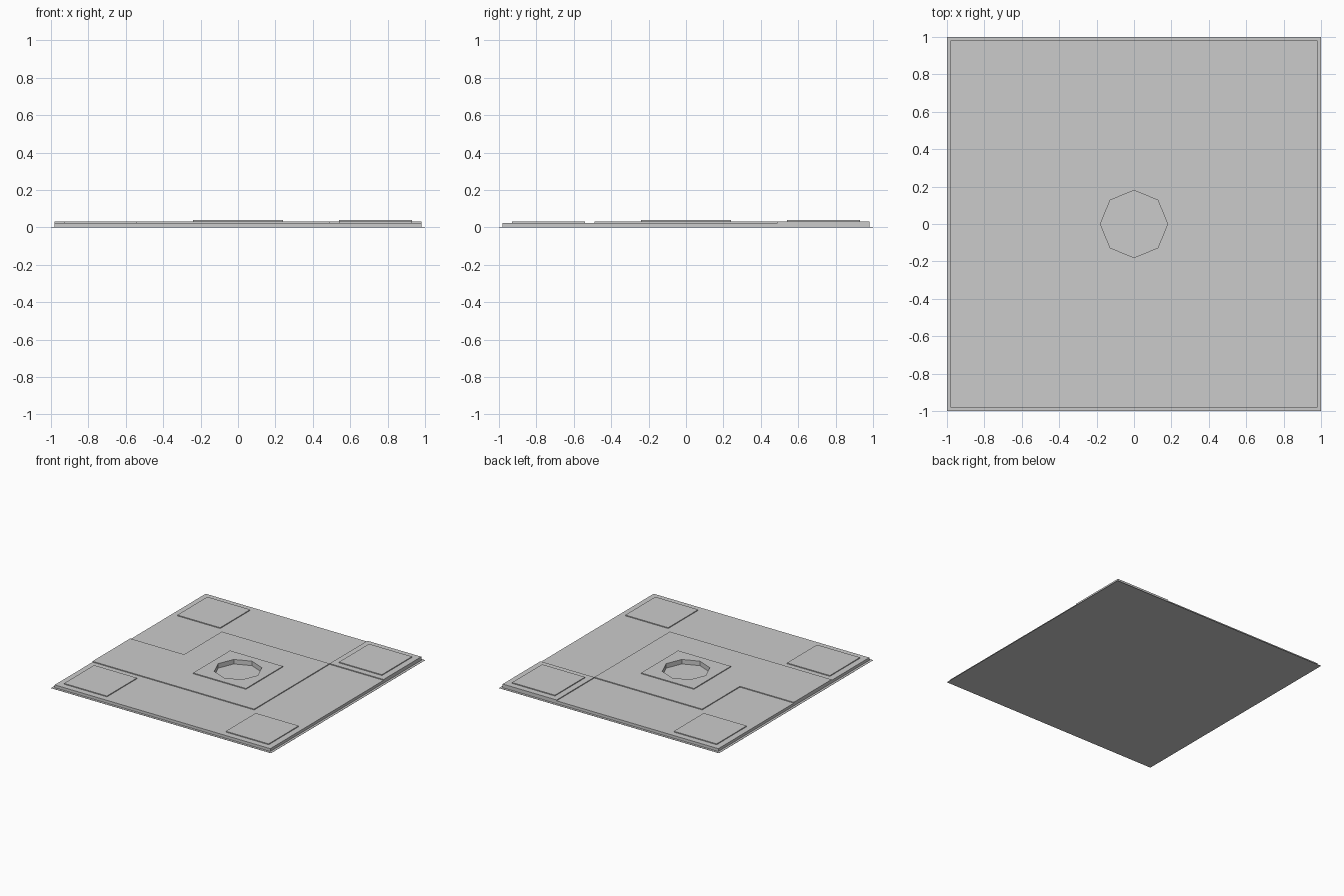
import bpy, bmesh
from math import cos, sin, pi

if "Cube" in bpy.data.objects:
    bpy.data.objects.remove(bpy.data.objects["Cube"])

def prism(name, outline, z0, z1):
    """Extrude a flat counter-clockwise outline from z0 to z1."""
    bm = bmesh.new()
    face = bm.faces.new([bm.verts.new((x, y, z0)) for x, y in outline])
    ext = bmesh.ops.extrude_face_region(bm, geom=[face])
    top = [v for v in ext["geom"] if isinstance(v, bmesh.types.BMVert)]
    bmesh.ops.translate(bm, verts=top, vec=(0, 0, z1 - z0))
    if not any(f.normal.z < 0 and f.calc_center_median().z <= z0 for f in bm.faces):
        pass
    bmesh.ops.recalc_face_normals(bm, faces=bm.faces)
    mesh = bpy.data.meshes.new(name)
    bm.to_mesh(mesh)
    bm.free()
    obj = bpy.data.objects.new(name, mesh)
    bpy.context.collection.objects.link(obj)
    return obj

def rect(x0, x1, y0, y1):
    return [(x0, y0), (x1, y0), (x1, y1), (x0, y1)]

EDGE, MID = 0.98, 0.49          # slab half size and grid step
LOW, HIGH, PAD = 0.025, 0.032, 0.007

# Thin sheet under the tile
prism("base_sheet", rect(-1, 1, -1, 1), 0, 0.002)

# Main slab and the raised terraces on it
slab = prism("slab", rect(-EDGE, EDGE, -EDGE, EDGE), 0.002, LOW)
terrace = prism("terrace", [(-EDGE, -MID), (MID, -MID), (MID, MID),
                            (-MID, MID), (-MID, 0), (-EDGE, 0)], LOW, HIGH)
prism("corner_terrace", rect(MID, EDGE, MID, EDGE), LOW, HIGH)

# Corner pads; the back right one stands on the corner terrace
for sx, side in ((-1, "left"), (1, "right")):
    for sy, end in ((-1, "front"), (1, "back")):
        z = HIGH if sx > 0 and sy > 0 else LOW
        x, y, h = sx * 0.735, sy * 0.735, 0.195
        prism(f"pad_{end}_{side}", rect(x - h, x + h, y - h, y + h), z, z + PAD)

# Centre pad
centre = prism("centre_pad", rect(-0.24, 0.24, -0.24, 0.24), HIGH, HIGH + PAD)

# Octagonal well sunk through the centre
octagon = [(0.18 * cos(i * pi / 4), 0.18 * sin(i * pi / 4)) for i in range(8)]
cutter = prism("well_cutter", octagon, -0.05, 0.1)
cutter.hide_render = True
cutter.display_type = 'WIRE'
for obj in (slab, terrace, centre):
    mod = obj.modifiers.new("well", 'BOOLEAN')
    mod.operation = 'DIFFERENCE'
    mod.solver = 'EXACT'
    mod.object = cutter
